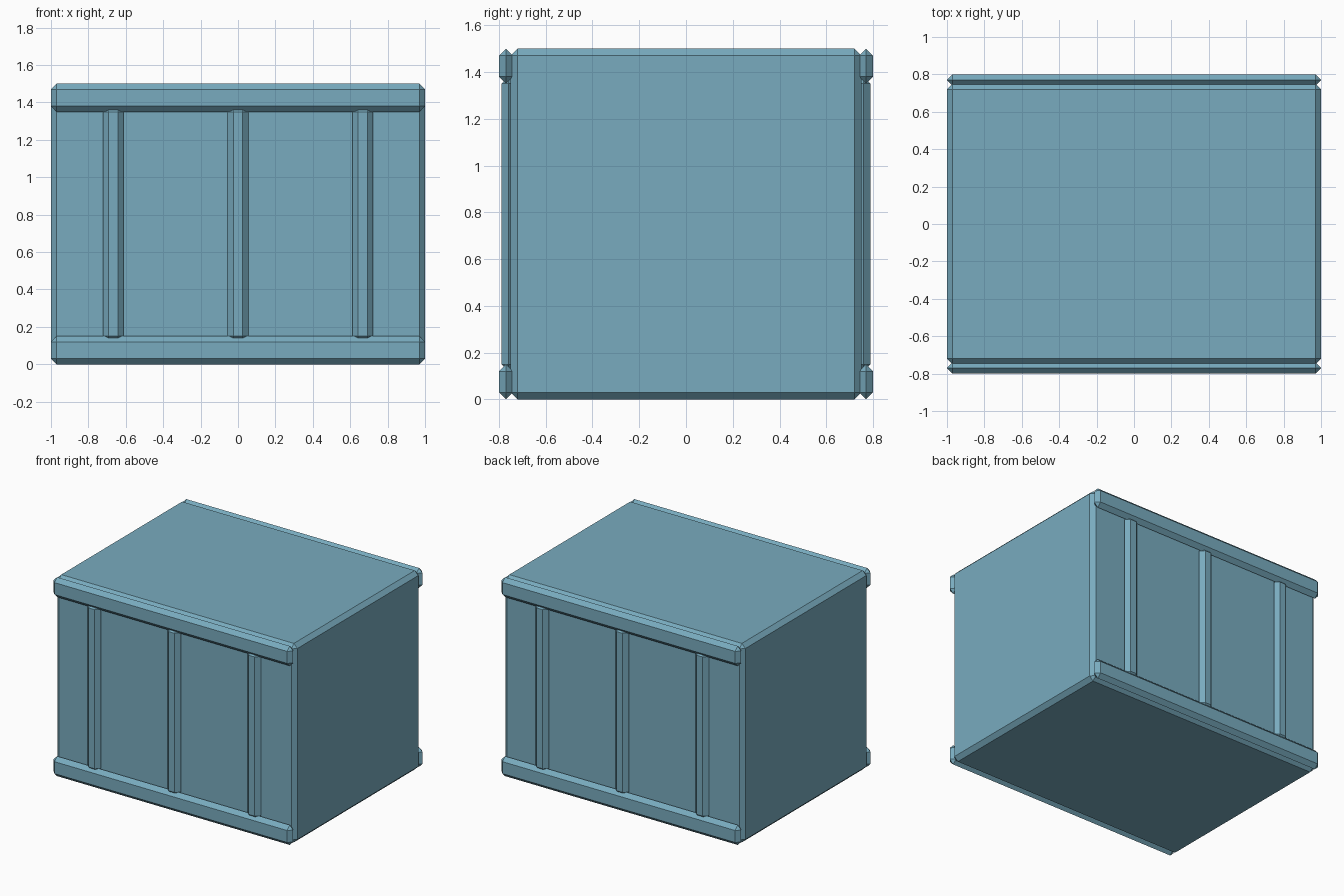
import bpy
import bmesh
from mathutils import Matrix, Vector

cube = bpy.data.objects.get("Cube")
if cube:
    bpy.data.objects.remove(cube, do_unlink=True)

BEVEL = 0.03

# Single painted-metal colour
color = (0.19, 0.41, 0.52, 1)
paint = bpy.data.materials.new("dusty blue")
paint.use_nodes = True
paint.diffuse_color = color
paint.node_tree.nodes["Principled BSDF"].inputs["Base Color"].default_value = color


def chamfered_box(name, low, high):
    """Box between two corners with every edge chamfered."""
    low, high = Vector(low), Vector(high)
    bm = bmesh.new()
    bmesh.ops.create_cube(bm, size=1)
    bmesh.ops.scale(bm, vec=high - low, verts=bm.verts)
    bmesh.ops.bevel(bm, geom=bm.edges[:], offset=BEVEL, segments=1,
                    affect='EDGES', clamp_overlap=False)
    # Thin boxes meet in a ridge, so merge their collapsed side faces
    bmesh.ops.remove_doubles(bm, verts=bm.verts, dist=0.0005)
    bmesh.ops.recalc_face_normals(bm, faces=bm.faces)
    mesh = bpy.data.meshes.new(name)
    bm.to_mesh(mesh)
    bm.free()
    mesh.materials.append(paint)
    obj = bpy.data.objects.new(name, mesh)
    obj.location = (low + high) / 2
    bpy.context.collection.objects.link(obj)
    return obj


# Main container body
chamfered_box("body", (-1, -0.75, 0), (1, 0.75, 1.5))

for side, sign in (("front", -1), ("back", 1)):
    # Full-width rails along the bottom and top
    for level, z in (("bottom", 0), ("top", 1.35)):
        y = sorted((sign * 0.74, sign * 0.8))
        chamfered_box(f"{side}_{level}_rail", (-1, y[0], z), (1, y[1], z + 0.15))

    # Upright ribs between the rails
    for place, x in (("right", -0.667), ("middle", 0), ("left", 0.667)):
        y = sorted((sign * 0.73, sign * 0.79))
        chamfered_box(f"{side}_{place}_rib", (x - 0.055, y[0], 0.12),
                      (x + 0.055, y[1], 1.38))
